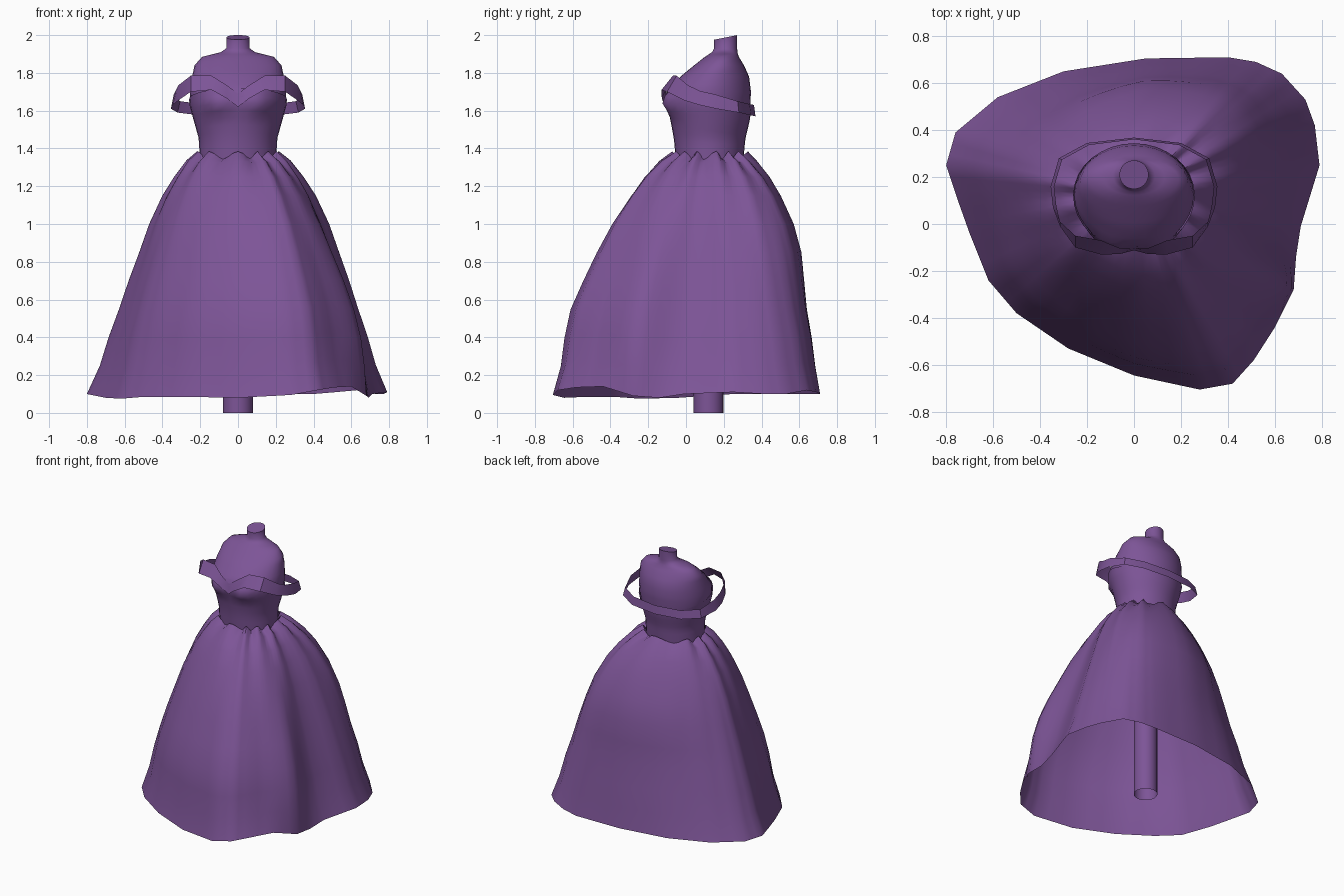
import bpy, bmesh, math

if "Cube" in bpy.data.objects:
    bpy.data.objects.remove(bpy.data.objects["Cube"])

purple = bpy.data.materials.new("purple_cloth")
purple.diffuse_color = (0.205, 0.09, 0.31, 1)
purple.use_nodes = True
purple.node_tree.nodes["Principled BSDF"].inputs["Base Color"].default_value = purple.diffuse_color


def finish(obj, angle):
    obj.data.materials.append(purple)
    bpy.ops.object.select_all(action='DESELECT')
    obj.select_set(True)
    bpy.context.view_layer.objects.active = obj
    bpy.ops.object.shade_smooth_by_angle(angle=math.radians(angle))


def loft(name, rings, cap=False, angle=50):
    """Skin closed rings of equal point count, listed from bottom to top."""
    bm = bmesh.new()
    rows = [[bm.verts.new(p) for p in r] for r in rings]
    n = len(rows[0])
    for a, b in zip(rows, rows[1:]):
        for i in range(n):
            j = (i + 1) % n
            bm.faces.new((a[i], a[j], b[j], b[i]))
    if cap:
        bm.faces.new(rows[-1])
    mesh = bpy.data.meshes.new(name)
    bm.to_mesh(mesh)
    bm.free()
    obj = bpy.data.objects.new(name, mesh)
    bpy.context.collection.objects.link(obj)
    finish(obj, angle)
    return obj


# Torso cross-sections: z, centre y, half width, half depth
TORSO = [(1.32, .125, .195, .17), (1.45, .125, .20, .182), (1.55, .128, .228, .203),
         (1.63, .125, .25, .215), (1.70, .124, .255, .22), (1.78, .152, .243, .182),
         (1.84, .175, .23, .132), (1.885, .19, .19, .09), (1.91, .205, .09, .067),
         (1.93, .21, .062, .061), (1.988, .21, .062, .061)]


def torso_point(z, ang, grow=0.0):
    for a, b in zip(TORSO, TORSO[1:]):
        if z <= b[0]:
            break
    t = (z - a[0]) / (b[0] - a[0])
    cy, rx, ry = (a[k] + (b[k] - a[k]) * t for k in (1, 2, 3))
    x = (rx + grow) * math.cos(ang)
    y = cy + (ry + grow) * math.sin(ang)
    if math.sin(ang) < 0:  # bust
        y -= .045 * math.exp(-((abs(x) - .11) / .075) ** 2 - ((z - 1.64) / .055) ** 2)
    return x, y, z


N = 32
angles = [2 * math.pi * i / N for i in range(N)]

# Mannequin torso with slanted neck top
levels = [1.32, 1.40, 1.45, 1.50, 1.55, 1.59, 1.63, 1.67, 1.70, 1.74,
          1.78, 1.81, 1.84, 1.865, 1.885, 1.90, 1.91, 1.93, 1.988]
rings = [[torso_point(z, a) for a in angles] for z in levels]
rings[-1] = [(x, y, z + (y - .21) * .2) for x, y, z in rings[-1]]
loft("mannequin_torso", rings, cap=True, angle=65)

# Fitted bodice, neckline falling towards the back
rings = []
for k in range(11):
    ring = []
    for a in angles:
        top = 1.66 - .06 * math.sin(a)
        ring.append(torso_point(1.33 + (top - 1.33) * k / 10, a, .007))
    rings.append(ring)
loft("bodice", rings)

# Off-shoulder band, right half mirrored: x, y, top z, bottom z, inward lean of top edge
half = [(0, -.112, 1.69, 1.62, .01), (.06, -.128, 1.735, 1.665, .025),
        (.14, -.13, 1.785, 1.71, .06), (.25, -.10, 1.785, 1.70, .05),
        (.315, -.01, 1.735, 1.655, .02), (.345, .07, 1.705, 1.63, .015),
        (.355, .16, 1.685, 1.61, .015), (.32, .28, 1.65, 1.59, .015),
        (.20, .345, 1.635, 1.575, .012), (0, .368, 1.63, 1.57, .008)]
path = half + [(-p[0],) + p[1:] for p in half[-2:0:-1]]
low = [(x, y, b) for x, y, t, b, s in path]
high = []
for x, y, t, b, s in path:
    if y < 0:
        high.append((x, y + s, t))
    else:
        d = math.hypot(x, y - .13)
        high.append((x - x / d * s, y - (y - .13) / d * s, t))
loft("shoulder_band", [low, high], angle=40)

# Full skirt: hem outline, counter-clockwise
hem = [(.79, .25, .11), (.77, .42, .10), (.73, .53, .10), (.63, .64, .12), (.52, .69, .11),
       (.40, .71, .10), (.05, .705, .10), (-.30, .65, .10), (-.58, .54, .10),
       (-.76, .39, .10), (-.80, .25, .10), (-.75, .10, .09), (-.70, -.04, .08),
       (-.62, -.24, .075), (-.50, -.38, .085), (-.28, -.53, .085), (0, -.645, .08),
       (.28, -.705, .095), (.42, -.68, .12), (.51, -.58, .135), (.60, -.44, .14),
       (.68, -.28, .09), (.69, -.14, .08), (.71, -.01, .10)]
hem = [tuple(p[k] + (q[k] - p[k]) * t for k in range(3))
       for p, q in zip(hem, hem[1:] + hem[:1]) for t in (0, 1 / 3, 2 / 3)]
# Height, then spread from waist to hem at the side, front and back
SPREAD = [(.10, 1, 1, 1), (.25, .89, .94, .94), (.40, .815, .915, .89), (.55, .725, .87, .82),
          (.70, .64, .765, .785), (.85, .545, .655, .75), (1.0, .455, .53, .64),
          (1.15, .335, .38, .46), (1.25, .225, .265, .31), (1.33, .11, .135, .14),
          (1.365, .01, .02, .02)]
# Extra billow of each diagonal quarter: back right, back left, front left, front right
BILLOW = [.03, -.03, 0, .01]
rings = []
for z, side, front, back in SPREAD:
    ring = []
    for i, (hx, hy, hz) in enumerate(hem):
        a = math.atan2(hy - .13, hx) % (2 * math.pi)
        w = math.sin(a) ** 2
        f = side * (1 - w) + (front if hy < .13 else back) * w
        wave = math.cos(2 * math.pi * i / 6)  # gathers at the waist
        fold = 1 + .06 * wave * (1 - f) ** 3
        bulge = BILLOW[int(a / (math.pi / 2))] * abs(math.sin(2 * a))
        bulge *= math.sin(math.pi * min(1, f))
        # fold ridge swelling near the hem at the front right
        bulge += .06 * math.exp(-((a - 5.72) / .2) ** 2) * max(0, math.sin(math.pi * f ** 3))
        x0, y0 = .2 * math.cos(a), .18 * math.sin(a)
        x = (x0 + (hx - x0) * f) * fold + bulge * math.cos(a)
        y = .13 + (y0 + (hy - .13 - y0) * f) * fold + bulge * math.sin(a)
        lift = (hz - .10) * f ** 4 + .022 * wave * max(0, 1 - 6 * f)
        ring.append((x, y, z + lift))
    rings.append(ring)
loft("skirt", rings, angle=60)

# Stand pole, open at its ends
bpy.ops.mesh.primitive_cylinder_add(vertices=20, radius=.079, depth=1.36,
                                    location=(0, .12, .68), end_fill_type='NOTHING')
pole = bpy.context.object
pole.name = "stand_pole"
finish(pole, 40)
